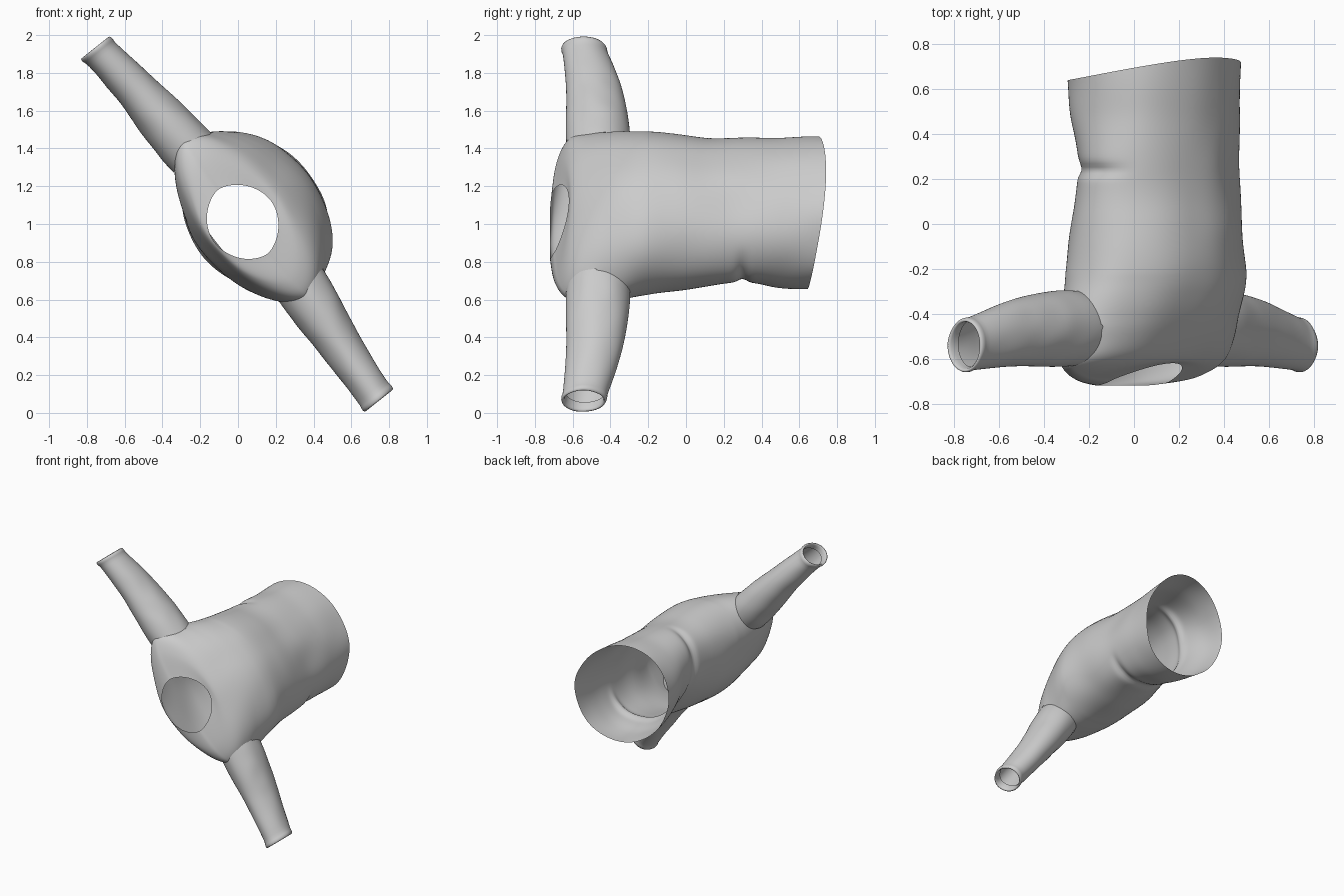
import bpy, bmesh, math
from mathutils import Vector, noise

if "Cube" in bpy.data.objects:
    bpy.data.objects.remove(bpy.data.objects["Cube"])

U = Vector((0.62, 0, -0.78)).normalized()   # along the sleeves
V = Vector((0.78, 0, 0.62)).normalized()    # towards the chest
Y = Vector((0, 1, 0))


def loft(name, rings, cut=None):
    """Skin point rings as an open, smoothed tube; cut removes faces."""
    bm = bmesh.new()
    loops = [[bm.verts.new(p) for p in r] for r in rings]
    for a, b in zip(loops, loops[1:]):
        for i in range(len(a)):
            j = (i + 1) % len(a)
            bm.faces.new((a[i], a[j], b[j], b[i]))
    if cut:
        bad = [f for f in bm.faces if cut(f.calc_center_median())]
        bmesh.ops.delete(bm, geom=bad, context='FACES')
    bmesh.ops.recalc_face_normals(bm, faces=bm.faces)
    me = bpy.data.meshes.new(name)
    bm.to_mesh(me)
    bm.free()
    me.polygons.foreach_set("use_smooth", [True] * len(me.polygons))
    ob = bpy.data.objects.new(name, me)
    bpy.context.collection.objects.link(ob)
    mod = ob.modifiers.new("smooth", 'SUBSURF')
    mod.levels = mod.render_levels = 1


def lerp_rows(rows, t):
    """Smooth interpolation through evenly spaced rows."""
    n = len(rows) - 1
    i = min(int(t * n), n - 1)
    f = t * n - i
    p = [rows[max(0, min(n, i + k))] for k in (-1, 0, 1, 2)]
    return [b + .5 * f * (c - a + f * (2*a - 5*b + 4*c - d + f * (3*(b - c) + d - a)))
            for a, b, c, d in zip(*p)]


# Sleeve centre lines as x, z from the armhole to the cuff
upper = [(-.23, 1.36), (-.35, 1.495), (-.545, 1.715), (-.758, 1.938)]
lower = [(.305, .72), (.40, .575), (.56, .33), (.748, .06)]
# Shared y, half width, half depth along the sleeve
girth = [(-.465, .145, .165), (-.467, .14, .17), (-.487, .111, .148), (-.543, .092, .113)]


def sleeve(name, path):
    def ring(t, grow):
        x, z = lerp_rows(path, t)
        y, w, d = lerp_rows(girth, t)
        pts = []
        for i in range(40):
            a = math.pi * i / 20
            p = Vector((x, y, z)) + V * (w + grow) * math.cos(a) + Y * (d + grow) * math.sin(a)
            pts.append(p + V * .006 * noise.noise(p * 9))
        return pts
    rings = [ring(k / 16 * .94, 0) for k in range(17)]
    # cuff ridge, rim, then turned-in lining
    rings += [ring(t, g) for t, g in ((.955, .008), (1, .005), (.99, -.012), (.92, -.015))]
    loft(name, rings)


def in_armhole(p):
    for path in (upper, lower):
        a, b = (Vector((x, -.465, z)) for x, z in path[:2])
        d = (b - a).normalized()
        q = p - a
        if q.dot(d) > .03 and (q - d * q.dot(d)).length < .14:
            return True
    return False


# Torso sections, hem to neck: y, centre x, centre z, half length, half thickness
sections = [
    (.69, .09, 1.06, .427, .36), (.50, .095, 1.06, .43, .337),
    (.30, .11, 1.07, .427, .305), (.12, .105, 1.065, .438, .318),
    (-.06, .095, 1.06, .455, .342), (-.22, .095, 1.055, .48, .348),
    (-.34, .085, 1.045, .51, .332), (-.50, .06, 1.03, .545, .285),
    (-.62, .04, 1.03, .53, .24), (-.68, .035, 1.02, .41, .21),
    (-.70, .03, 1.01, .215, .182)]

rings = []
for k in range(61):
    y, cx, cz, a, b = lerp_rows(sections, k / 60)
    neck = max(0, (-.35 - y) / .35) ** 2
    hem = max(0, (y - .4) / .28)
    point = .22 * min(1, max(0, (-.22 - y) / .2))   # taper into the shoulders
    ring = []
    for i in range(64):
        t = math.pi * i / 32
        c, s = math.cos(t), math.sin(t)
        # waist fold pinched in on the back side
        crease = .075 * math.exp(-((y - .27 - .03 * c) / .02) ** 2)
        shrink = 1 - crease * min(1, max(0, .5 - s) * 2)
        p = Vector((cx, y + .05 * (neck + hem) * s + .03 * neck * s * s
                    - .025 * hem * c * c, cz))
        p += (U * a * c + V * b * s * abs(s) ** point) * shrink
        # gentle cloth waviness
        ring.append(p + (U * c + V * s) * .012 * noise.noise(p * 4))
    rings.append(ring)

loft("torso", rings, in_armhole)
sleeve("upper_sleeve", upper)
sleeve("lower_sleeve", lower)
